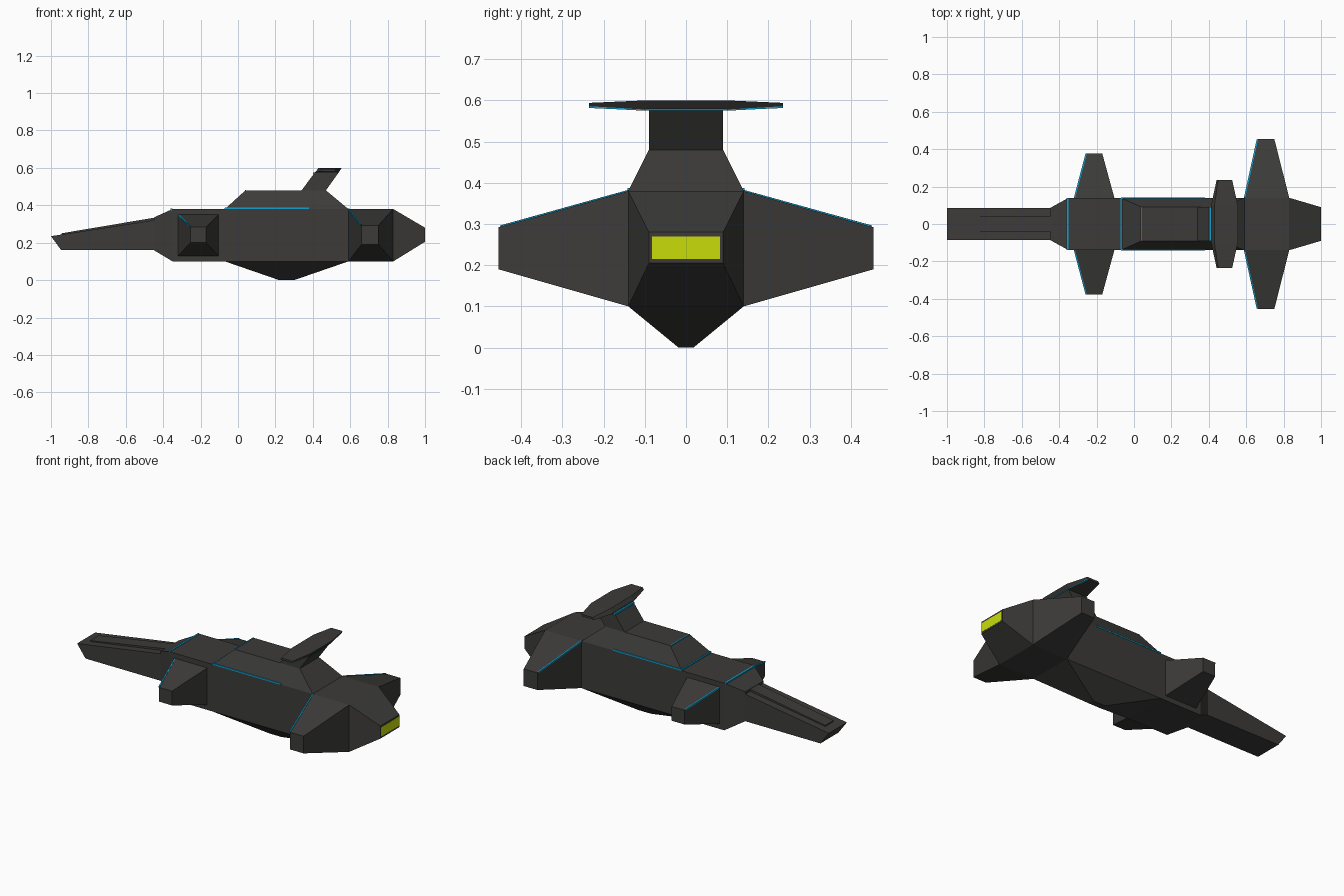
import bpy, bmesh
from mathutils import Vector

if "Cube" in bpy.data.objects:
    bpy.data.objects.remove(bpy.data.objects["Cube"])


def material(name, rgb):
    m = bpy.data.materials.new(name)
    m.diffuse_color = (*rgb, 1)
    m.use_nodes = True
    m.node_tree.nodes["Principled BSDF"].inputs["Base Color"].default_value = m.diffuse_color
    return m


DARK = material("dark_hull", (0.045, 0.044, 0.042))
BLUE = material("blue_glow", (0.005, 0.36, 0.65))
YELLOW = material("yellow_glow", (0.58, 0.72, 0.003))


def loft(name, rings, mat=DARK):
    """Skin a run of equal-sized point rings and cap both ends."""
    bm = bmesh.new()
    loops = [[bm.verts.new(p) for p in r] for r in rings]
    for a, b in zip(loops, loops[1:]):
        for i in range(len(a)):
            j = (i + 1) % len(a)
            bm.faces.new((a[i], a[j], b[j], b[i]))
    bm.faces.new(loops[0])
    bm.faces.new(loops[-1][::-1])
    bmesh.ops.recalc_face_normals(bm, faces=bm.faces)
    me = bpy.data.meshes.new(name)
    bm.to_mesh(me)
    bm.free()
    me.materials.append(mat)
    ob = bpy.data.objects.new(name, me)
    bpy.context.collection.objects.link(ob)
    return ob


def xring(x, y, z0, z1, dx=0):
    """Rectangle across x; dx shifts the lower edge."""
    return [(x + dx, -y, z0), (x + dx, y, z0), (x, y, z1), (x, -y, z1)]


def yring(y, x0, x1, z0, z1):
    return [(x0, y, z0), (x1, y, z0), (x1, y, z1), (x0, y, z1)]


def zring(z, x0, x1, y):
    return [(x0, -y, z), (x1, -y, z), (x1, y, z), (x0, y, z)]


def strip(name, a, b, w=0.008):
    """Thin square bar between two points."""
    a, b = Vector(a), Vector(b)
    d = (b - a).normalized()
    u = d.cross(Vector((0, 0, 1))).normalized() * w / 2
    v = d.cross(u).normalized() * w / 2
    ring = [u + v, u - v, -u - v, -u + v]
    return loft(name, [[p + o for o in ring] for p in (a, b)], BLUE)


# Main hull with neck and tail tapers
loft("hull", [xring(-0.45, 0.085, 0.16, 0.335), xring(-0.35, 0.14, 0.10, 0.38),
              xring(0.59, 0.14, 0.10, 0.38), xring(0.83, 0.14, 0.10, 0.38),
              xring(1.0, 0.09, 0.205, 0.28)])
loft("engine_glow", [xring(0.99, 0.083, 0.215, 0.27), xring(1.001, 0.083, 0.215, 0.27)], YELLOW)

# Long nose and its raised spine
loft("nose", [xring(-1.0, 0.085, 0.16, 0.235, 0.055), xring(-0.44, 0.085, 0.16, 0.322)])
loft("nose_spine", [xring(-0.945, 0.04, 0.22, 0.25), xring(-0.44, 0.04, 0.30, 0.335)])

# Keel, cabin and tail fin
loft("keel", [zring(0, 0.22, 0.30, 0.018), zring(0.10, -0.07, 0.59, 0.14)])
loft("cabin", [zring(0.38, -0.07, 0.59, 0.14), zring(0.48, 0.04, 0.47, 0.09)])
loft("tail_fin", [zring(0.48, 0.34, 0.47, 0.09), zring(0.578, 0.413, 0.54, 0.09)])


# Top wing: slanted section, tapered to both tips
def wing_ring(y, x0, x1, z0, z1):
    s = (z1 - z0) * 0.7
    return [(x0 - s, y, z0), (x1 - s, y, z0), (x1, y, z1), (x0, y, z1)]


loft("top_wing", [wing_ring(-0.235, 0.45, 0.525, 0.582, 0.594), wing_ring(-0.1, 0.43, 0.555, 0.575, 0.60),
                  wing_ring(0.1, 0.43, 0.555, 0.575, 0.60), wing_ring(0.235, 0.45, 0.525, 0.582, 0.594)])

# Side wings and stripes, both sides
for s, side in ((1, "left"), (-1, "right")):
    loft(side + "_front_wing", [yring(s * 0.13, -0.32, -0.105, 0.13, 0.35),
                                yring(s * 0.14, -0.32, -0.105, 0.13, 0.35),
                                yring(s * 0.378, -0.255, -0.17, 0.20, 0.285)])
    loft(side + "_rear_wing", [yring(s * 0.14, 0.59, 0.83, 0.10, 0.38),
                               yring(s * 0.455, 0.66, 0.75, 0.19, 0.292)])
    strip(side + "_front_wing_stripe", (-0.318, s * 0.14, 0.347), (-0.256, s * 0.375, 0.286), 0.007)
    strip(side + "_rear_wing_stripe", (0.591, s * 0.14, 0.379), (0.659, s * 0.45, 0.293), 0.007)
    strip(side + "_hull_stripe", (-0.07, s * 0.138, 0.383), (0.38, s * 0.138, 0.383))
    # Glow along the rear lower edge of the top wing
    strip(side + "_top_wing_stripe", (0.536, 0, 0.579), (0.536, s * 0.1, 0.579))
    strip(side + "_top_wing_tip_stripe", (0.536, s * 0.1, 0.579), (0.516, s * 0.234, 0.585), 0.007)

# Cross stripes on hull, cabin and fin
strip("neck_stripe", (-0.355, -0.138, 0.378), (-0.355, 0.138, 0.378), 0.01)
strip("cabin_base_stripe", (-0.067, -0.138, 0.382), (-0.067, 0.138, 0.382))
strip("cabin_top_stripe", (0.04, -0.09, 0.479), (0.04, 0.09, 0.479), 0.006)
strip("fin_stripe", (0.406, -0.09, 0.571), (0.406, 0.09, 0.571), 0.009)
